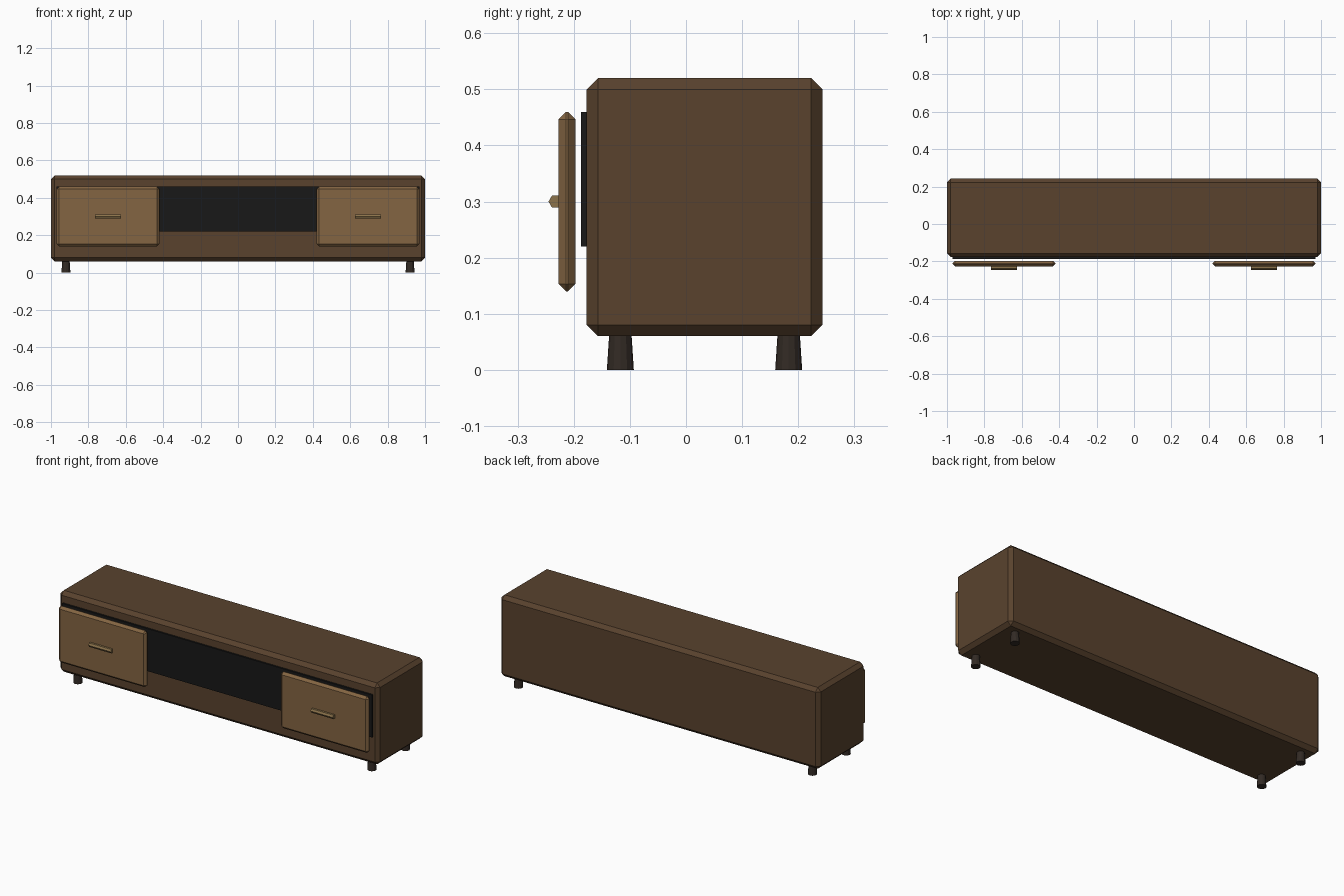
import bpy, math

if "Cube" in bpy.data.objects:
    bpy.data.objects.remove(bpy.data.objects["Cube"])


def material(name, rgb):
    m = bpy.data.materials.new(name)
    m.diffuse_color = (*rgb, 1)
    m.use_nodes = True
    m.node_tree.nodes["Principled BSDF"].inputs["Base Color"].default_value = m.diffuse_color
    return m


dark_wood = material("dark_wood", (0.10, 0.055, 0.027))
light_wood = material("light_wood", (0.23, 0.13, 0.055))
black = material("black", (0.009, 0.009, 0.009))
leg_wood = material("leg_wood", (0.032, 0.023, 0.018))
brass = material("brass", (0.26, 0.17, 0.07))


def box(name, x, y, z, mat, bevel=0):
    """Box from (min, max) ranges, with an optional flat chamfer."""
    ranges = (x, y, z)
    bpy.ops.mesh.primitive_cube_add(size=1, location=[(a + b) / 2 for a, b in ranges])
    ob = bpy.context.object
    ob.name = name
    ob.scale = [b - a for a, b in ranges]
    bpy.ops.object.transform_apply(location=False, rotation=False, scale=True)
    ob.data.materials.append(mat)
    if bevel:
        mod = ob.modifiers.new("chamfer", 'BEVEL')
        mod.width = bevel
        mod.segments = 1
    return ob


# Cabinet body and dark recess panel
box("cabinet_body", (-1, 1), (-0.177, 0.243), (0.06, 0.52), dark_wood, 0.02)
box("recess_panel", (-0.97, 0.97), (-0.187, -0.167), (0.22, 0.46), black)

for side, s in (("left", -1), ("right", 1)):
    # Drawer front with chamfered edges
    cx = s * 0.695
    box(side + "_drawer_front", (cx - 0.275, cx + 0.275), (-0.227, -0.197),
        (0.14, 0.46), light_wood, 0.0135)

    # Six-sided bar handle, one edge facing forward
    bpy.ops.mesh.primitive_cylinder_add(
        vertices=6, radius=0.0125, depth=0.14, location=(cx, -0.2325, 0.30),
        rotation=(0, math.pi / 2, 0))
    handle = bpy.context.object
    handle.name = side + "_handle"
    handle.data.materials.append(brass)

    # Legs, slightly wider at the floor
    for end, y in (("front", -0.117), ("back", 0.183)):
        bpy.ops.mesh.primitive_cone_add(
            vertices=12, radius1=0.024, radius2=0.02, depth=0.062,
            location=(s * 0.92, y, 0.031))
        leg = bpy.context.object
        leg.name = f"{end}_{side}_leg"
        leg.data.materials.append(leg_wood)
